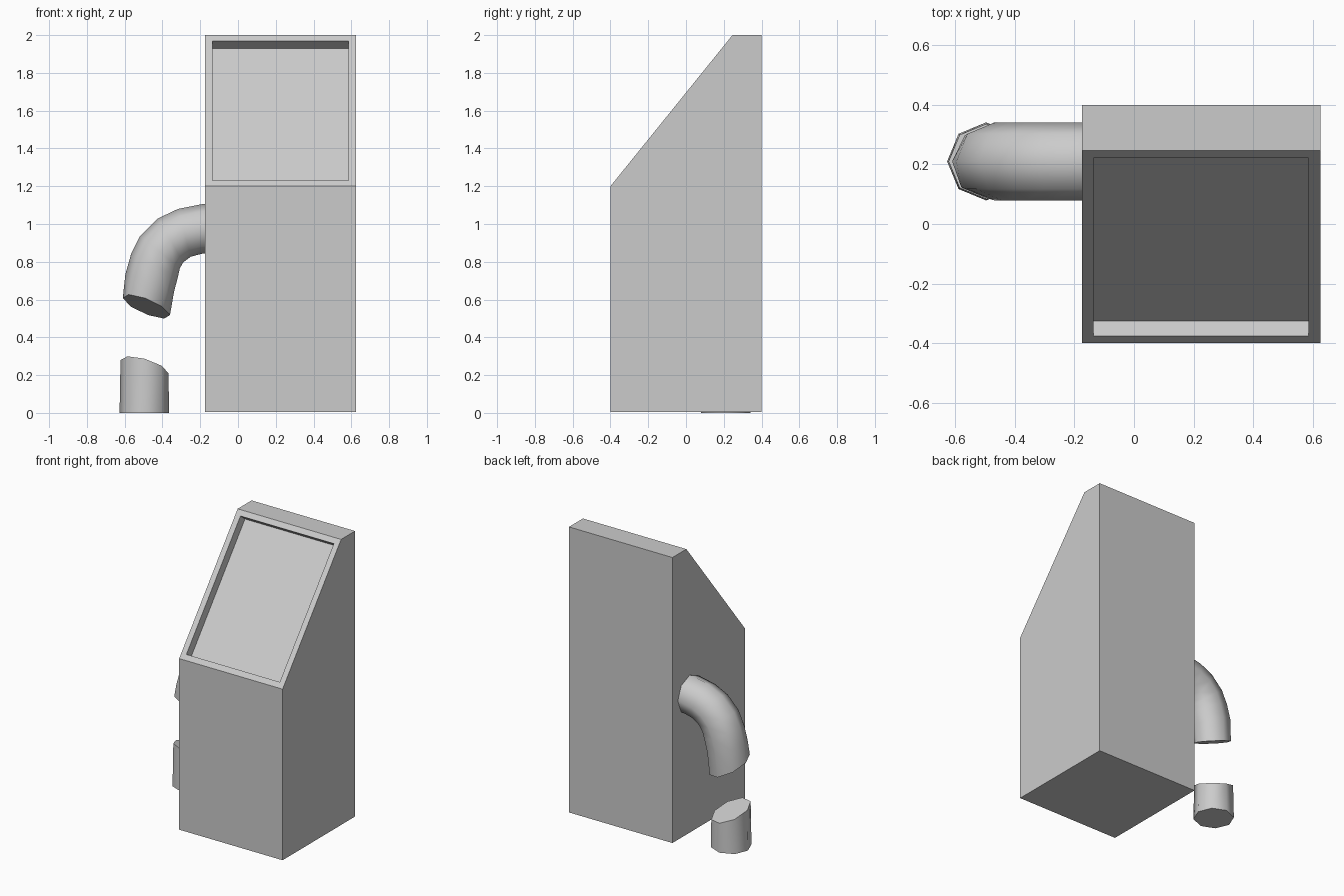
import bpy, bmesh, math
from mathutils import Vector

if "Cube" in bpy.data.objects:
    bpy.data.objects.remove(bpy.data.objects["Cube"])


def finish(bm, name, smooth=False):
    bmesh.ops.recalc_face_normals(bm, faces=bm.faces[:])
    mesh = bpy.data.meshes.new(name)
    bm.to_mesh(mesh)
    bm.free()
    obj = bpy.data.objects.new(name, mesh)
    bpy.context.collection.objects.link(obj)
    if smooth:
        bpy.ops.object.select_all(action='DESELECT')
        obj.select_set(True)
        bpy.context.view_layer.objects.active = obj
        bpy.ops.object.shade_smooth_by_angle(angle=math.radians(50))
    return obj


def tube(name, rings, sides=8):
    """Capped tube; each ring is (centre, side radius vector, depth radius vector)."""
    bm = bmesh.new()
    loops = []
    for c, u, v in rings:
        c, u, v = Vector(c), Vector(u), Vector(v)
        angles = [math.tau * i / sides for i in range(sides)]
        loops.append([bm.verts.new(c + u * math.cos(a) + v * math.sin(a)) for a in angles])
    for a, b in zip(loops, loops[1:]):
        for i in range(sides):
            j = (i + 1) % sides
            bm.faces.new((a[i], a[j], b[j], b[i]))
    bm.faces.new(loops[0])
    bm.faces.new(loops[-1])
    return finish(bm, name, smooth=True)


# Cabinet: side profile extruded across, sloped face inset and sunk
profile = [(-0.4, 0.004), (0.4, 0.004), (0.4, 2), (0.246, 2), (-0.4, 1.2)]
bm = bmesh.new()
base = bm.faces.new([bm.verts.new((-0.175, y, z)) for y, z in profile])
ext = bmesh.ops.extrude_face_region(bm, geom=[base], use_keep_orig=True)
bmesh.ops.translate(bm, vec=(0.8, 0, 0),
                    verts=[g for g in ext['geom'] if isinstance(g, bmesh.types.BMVert)])
bmesh.ops.recalc_face_normals(bm, faces=bm.faces[:])
slope = next(f for f in bm.faces if f.normal.y < -0.5 and f.normal.z > 0.3)
bmesh.ops.inset_region(bm, faces=[slope], thickness=0.039, use_even_offset=True)
normal = slope.normal.copy()
sunk = bmesh.ops.extrude_discrete_faces(bm, faces=[slope])['faces'][0]
bmesh.ops.translate(bm, vec=normal * -0.064, verts=sunk.verts[:])
finish(bm, "cabinet")

# Upper bent pipe: outer and inner bend points in the x-z plane
PIPE_Y, R = 0.21, 0.131
bend = [((-0.15, 1.105), (-0.15, 0.843)),
        ((-0.19, 1.105), (-0.19, 0.843)),
        ((-0.317, 1.08), (-0.25, 0.827)),
        ((-0.423, 1.03), (-0.29, 0.797)),
        ((-0.518, 0.937), (-0.308, 0.765)),
        ((-0.566, 0.841), (-0.318, 0.72)),
        ((-0.596, 0.735), (-0.339, 0.64))]
rings = []
for (ox, oz), (ix, iz) in bend:
    rings.append((((ox + ix) / 2, PIPE_Y, (oz + iz) / 2),
                  ((ix - ox) / 2, 0, (iz - oz) / 2), (0, R, 0)))
rings.append(((-0.485, PIPE_Y, 0.563), (0.125, 0, -0.045), (0.008, 0.124, -0.045)))
tube("upper_pipe", rings)

# Lower pipe stub with a tilted broken top
tube("lower_pipe_stub", [
    ((-0.496, PIPE_Y, 0), (R, 0, 0), (0, R, 0)),
    ((-0.495, PIPE_Y, 0.245), (0.127, 0, -0.035), (0, 0.126, -0.042))])
